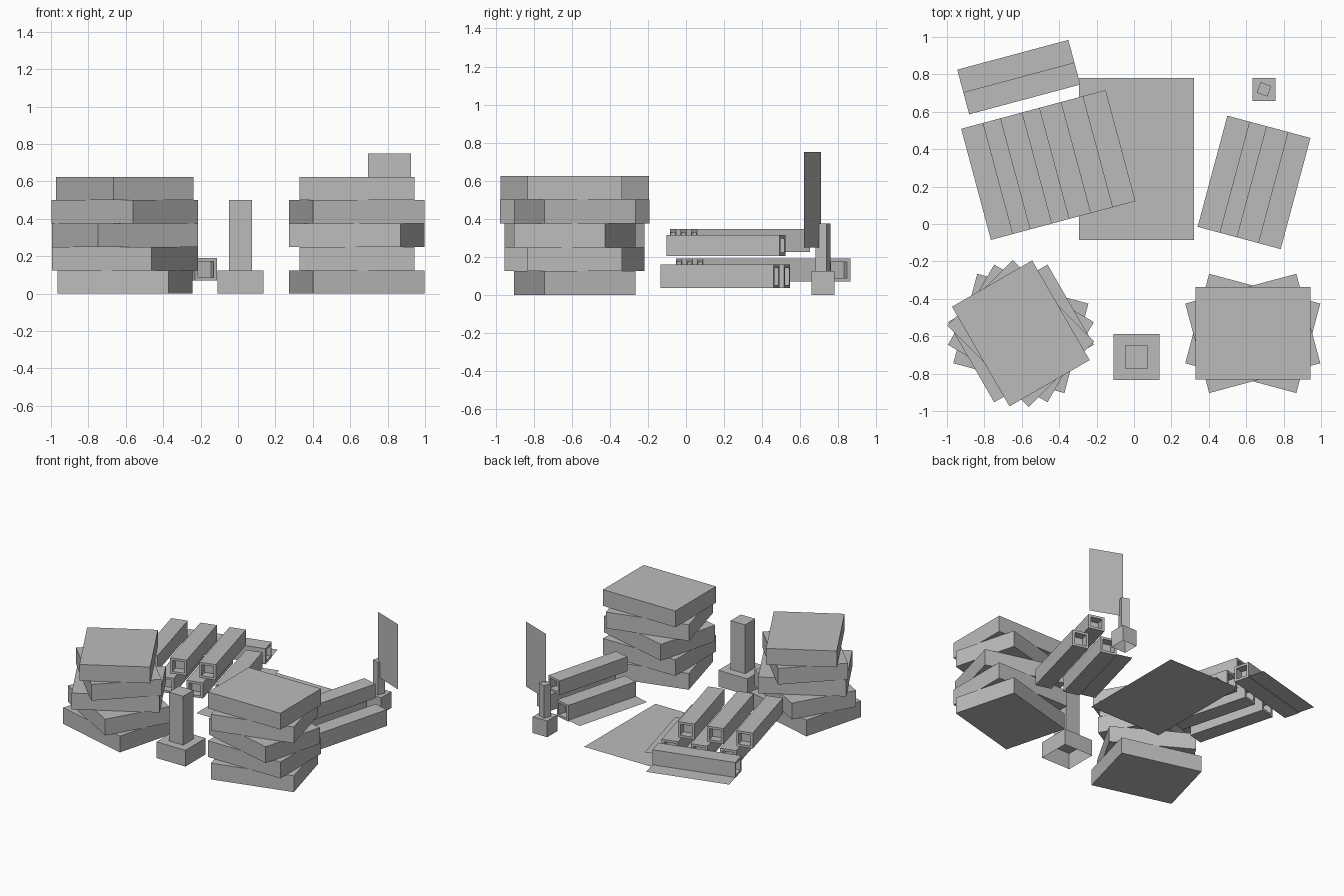
import bpy, bmesh
from math import radians
from mathutils import Matrix, Vector

cube = bpy.data.objects.get("Cube")
if cube:
    bpy.data.objects.remove(cube, do_unlink=True)

gray = bpy.data.materials.new("plain gray")
gray.use_nodes = True
gray.diffuse_color = (0.5, 0.5, 0.5, 1)
gray.node_tree.nodes["Principled BSDF"].inputs["Base Color"].default_value = (0.5, 0.5, 0.5, 1)


def finish(name, bm, origin, angle):
    mesh = bpy.data.meshes.new(name)
    bm.to_mesh(mesh)
    bm.free()
    mesh.materials.append(gray)
    obj = bpy.data.objects.new(name, mesh)
    obj.location = (*origin, 0)
    obj.rotation_euler.z = radians(angle)
    bpy.context.collection.objects.link(obj)
    return obj


def box_mesh(low, high):
    low, high = Vector(low), Vector(high)
    bm = bmesh.new()
    bmesh.ops.create_cube(bm, size=1, matrix=Matrix.Translation((low + high) / 2)
                          @ Matrix.Diagonal((*(high - low), 1)))
    return bm


def block(name, origin, width, depth, z0, z1, angle=0, open_bottom=False):
    bm = box_mesh((-width / 2, -depth / 2, z0), (width / 2, depth / 2, z1))
    if open_bottom:
        bm.normal_update()
        bottom = [f for f in bm.faces if f.normal.z < -0.9]
        bmesh.ops.delete(bm, geom=bottom, context="FACES_ONLY")
    finish(name, bm, origin, angle)


def beam(name, origin, angle, start, z0, z1):
    # Long square beam with a square pocket in each end
    bm = box_mesh((start, 0, z0), (start + BEAM, LENGTH, z1))
    bm.normal_update()
    ends = [f for f in bm.faces if abs(f.normal.y) > 0.9]
    bmesh.ops.inset_individual(bm, faces=ends, thickness=0.025)
    for f in ends:
        inward = -f.normal.copy() * 0.06
        for v in bmesh.ops.extrude_discrete_faces(bm, faces=[f])["faces"][0].verts:
            v.co += inward
    finish(name, bm, origin, angle)


def sheet(name, origin, angle, x0, x1, y0, y1, z):
    bm = bmesh.new()
    corners = [(x0, y0, z), (x1, y0, z), (x1, y1, z), (x0, y1, z)]
    bm.faces.new([bm.verts.new(c) for c in corners])
    finish(name, bm, origin, angle)


BEAM = 0.122
LENGTH = 0.615
SLAB = 0.125

# Two stacks of turned slabs
stacks = {"right": ((-0.605, -0.585), (-15, -30, 30, -45, -60)),
          "left": ((0.635, -0.585), (15, 0, -15, 15, 0))}
for side, (centre, angles) in stacks.items():
    for i, angle in enumerate(angles):
        block(f"{side}_slab_{i + 1}", centre, 0.615, 0.495, i * SLAB, (i + 1) * SLAB, angle)

# Front post on its footing
front = (0.013, -0.71)
block("front_footing", front, 0.246, 0.246, 0, 0.125, open_bottom=True)
block("front_post", front, 0.123, 0.123, 0.125, 0.5, open_bottom=True)

# Back post with an upright panel
back = (0.695, 0.72)
block("back_footing", back, 0.123, 0.123, 0, 0.125, open_bottom=True)
block("back_post", back, 0.06, 0.06, 0.125, 0.375, -21, open_bottom=True)
bm = bmesh.new()
bm.faces.new([bm.verts.new(c) for c in
              [(0, 0, 0.25), (0.247, 0, 0.25), (0.247, 0, 0.75), (0, 0, 0.75)]])
finish("upright_panel", bm, (0.695, 0.709), -21)

# Ground sheet
sheet("ground_sheet", (0, 0), 0, -0.295, 0.32, -0.085, 0.78, 0.01)

# Large beam pile
pile = (-0.765, -0.085)
for i in range(3):
    beam(f"large_pile_lower_beam_{i + 1}", pile, 15, 0.121 + i * 0.216, 0.07, 0.19)
    beam(f"large_pile_upper_beam_{i + 1}", pile, 15, i * 0.216, 0.225, 0.345)
sheet("large_pile_strip", pile, 15, 0.675, 0.8, 0, LENGTH, 0.07)

# Small beam pile
pile = (0.34, -0.015)
for i in range(2):
    beam(f"small_pile_lower_beam_{i + 1}", pile, -15, 0.122 + i * 0.216, 0.035, 0.16)
beam("small_pile_upper_beam", pile, -15, 0.216, 0.205, 0.315)
sheet("small_pile_strip", pile, -15, 0, 0.122, 0, LENGTH, 0.045)

# Single beam lying across the back
beam("single_beam", (-0.945, 0.825), -75, 0.125, 0.07, 0.19)
sheet("single_beam_strip", (-0.945, 0.825), -75, 0, 0.125, 0, LENGTH, 0.075)
